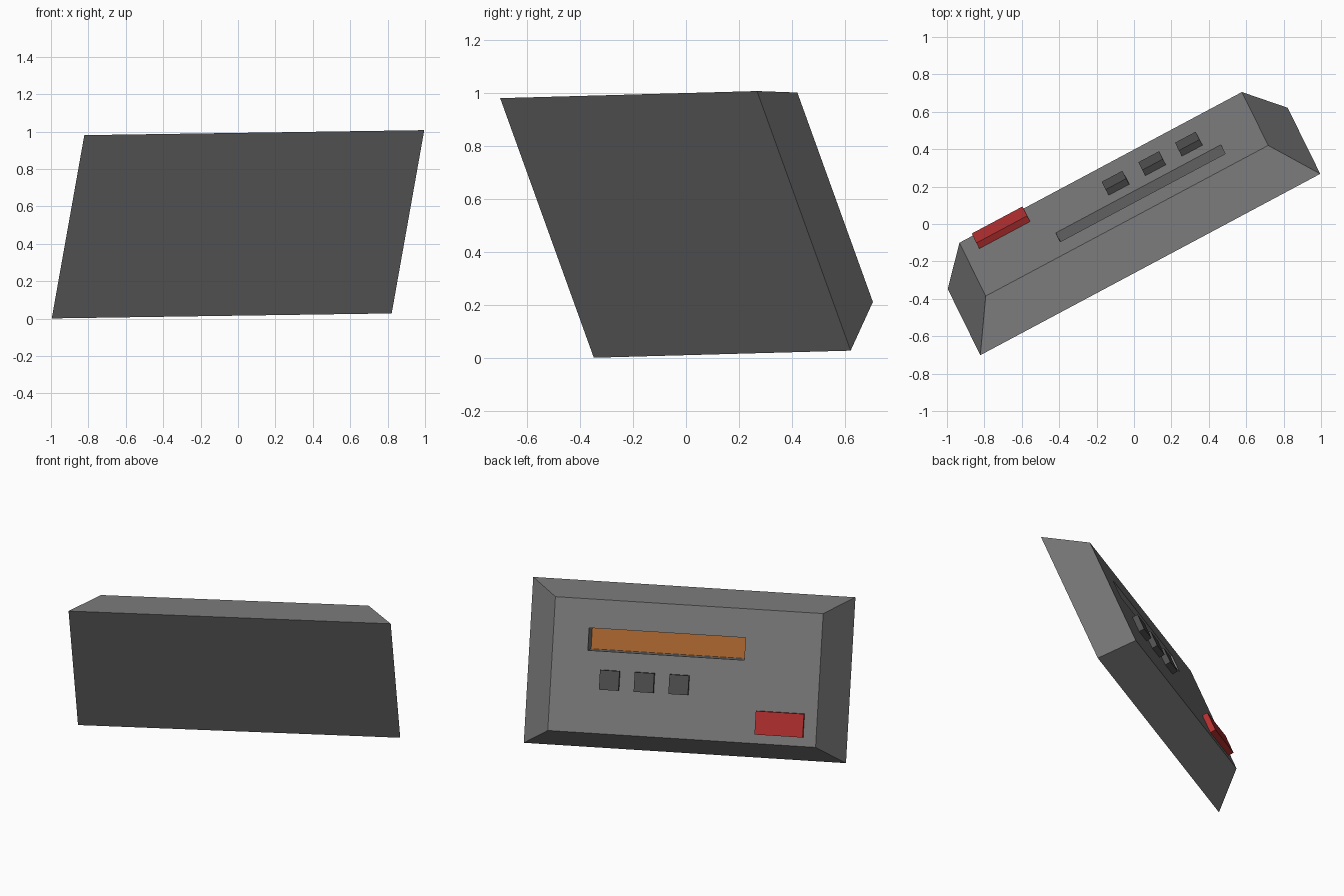
import bpy, bmesh
from mathutils import Matrix, Vector

if "Cube" in bpy.data.objects:
    bpy.data.objects.remove(bpy.data.objects["Cube"])

# Tilted frame: local X/Y lie on the panel, local Z points out of its face
u = Vector((0.883, 0.471, 0.013)).normalized()
v = Vector((0.172, -0.331, 0.928))
v = (v - u * v.dot(u)).normalized()
n = (-u).cross(v)
FRAME = Matrix((-u, v, n)).transposed().to_4x4()
FRAME.translation = (0, -0.04, 0.504)


def material(name, rgb):
    m = bpy.data.materials.new(name)
    m.diffuse_color = (*rgb, 1)
    m.use_nodes = True
    m.node_tree.nodes["Principled BSDF"].inputs["Base Color"].default_value = m.diffuse_color
    return m


def block(name, x, y, z0, z1, w, h, mat=None, top=None):
    """Box on the panel frame; top = optional smaller (w, h) of the outer face."""
    tw, th = top or (w, h)
    bm = bmesh.new()
    bmesh.ops.create_cube(bm, size=1)
    for vert in bm.verts:
        sx, sy, sz = vert.co
        outer = sz > 0
        vert.co = (x + sx * (tw if outer else w),
                   y + sy * (th if outer else h),
                   z1 if outer else z0)
    me = bpy.data.meshes.new(name)
    bm.to_mesh(me)
    bm.free()
    if mat:
        me.materials.append(mat)
    ob = bpy.data.objects.new(name, me)
    ob.matrix_world = FRAME
    bpy.context.collection.objects.link(ob)
    return ob


grey = material("grey", (0.2, 0.2, 0.2))
dark = material("dark_grey", (0.08, 0.08, 0.08))
red = material("red", (0.46, 0.028, 0.028))
orange = material("orange", (0.43, 0.14, 0.03))

FACE = 0.245     # panel thickness
FLOOR = 0.045    # bottom of the display slot

# Housing with sloped sides
housing = block("housing", 0, 0, 0, FACE, 2.06, 1.056, grey, top=(1.712, 0.852))

# Display slot cut into the face
cutter = block("slot_cutter", -0.13, 0.17, FLOOR, FACE + 0.1, 1.0, 0.143, grey)
cutter.hide_render = True
cutter.hide_viewport = True
cut = housing.modifiers.new("display_slot", 'BOOLEAN')
cut.operation = 'DIFFERENCE'
cut.solver = 'EXACT'
cut.object = cutter

# Display at the bottom of the slot
block("display", -0.13, 0.17, FLOOR - 0.01, FLOOR + 0.005, 1.0, 0.143, orange)

# Three square buttons
for i in range(3):
    block(f"button_{i + 1}", -0.479 + 0.222 * i, -0.082, FACE - 0.02, FACE + 0.037,
          0.125, 0.125, dark)

# Wide red button
block("red_button", 0.62, -0.292, FACE - 0.02, FACE + 0.037, 0.308, 0.15, red)
